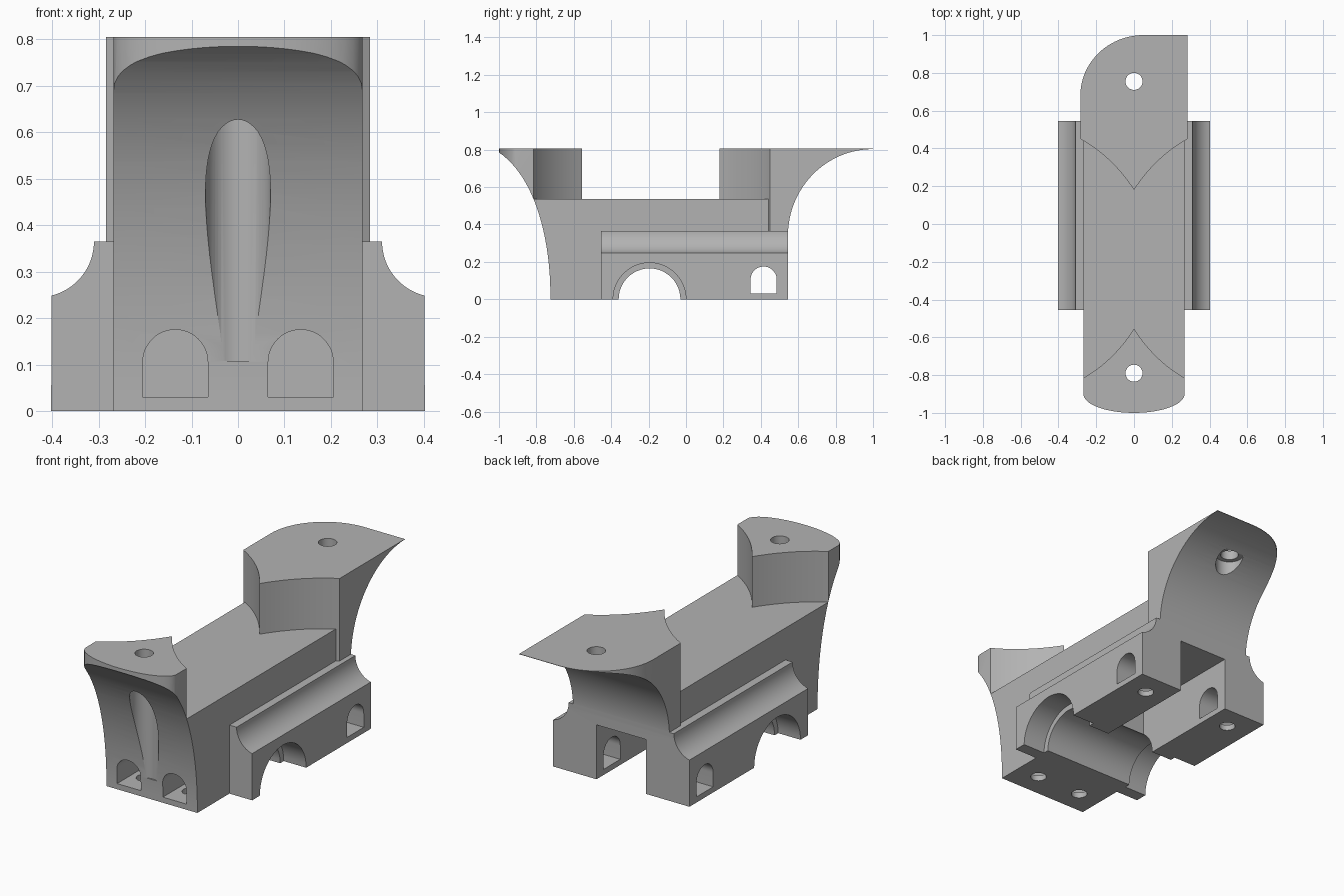
import bpy, bmesh
from math import sin, cos, pi
from mathutils import Vector
from mathutils.geometry import interpolate_bezier

if "Cube" in bpy.data.objects:
    bpy.data.objects.remove(bpy.data.objects["Cube"], do_unlink=True)

grey = bpy.data.materials.new("matte_grey")
grey.use_nodes = True
grey.diffuse_color = (0.45, 0.45, 0.45, 1)
grey.node_tree.nodes["Principled BSDF"].inputs["Base Color"].default_value = (0.45, 0.45, 0.45, 1)

# Where a 2D profile point and a depth go for each extrusion axis
PLACE = {"x": lambda u, v, d: (d, u, v),
         "y": lambda u, v, d: (u, d, v),
         "z": lambda u, v, d: (u, v, d)}


def prism(name, axis, points, start, end):
    bm = bmesh.new()
    rings = [[bm.verts.new(PLACE[axis](u, v, d)) for u, v in points] for d in (start, end)]
    bm.faces.new(rings[0])
    bm.faces.new(rings[1])
    n = len(points)
    for i in range(n):
        j = (i + 1) % n
        bm.faces.new((rings[0][i], rings[0][j], rings[1][j], rings[1][i]))
    bmesh.ops.recalc_face_normals(bm, faces=bm.faces)
    mesh = bpy.data.meshes.new(name)
    bm.to_mesh(mesh)
    bm.free()
    mesh.materials.append(grey)
    obj = bpy.data.objects.new(name, mesh)
    bpy.context.collection.objects.link(obj)
    return obj


def arc(cu, cv, ru, rv, a0, a1, n=24):
    return [(cu + ru * cos(a0 + (a1 - a0) * i / n), cv + rv * sin(a0 + (a1 - a0) * i / n))
            for i in range(n + 1)]


def circle(cu, cv, r):
    return arc(cu, cv, r, r, 0, 2 * pi, 48)[:-1]


def rect(u0, u1, v0, v1):
    return [(u0, v0), (u1, v0), (u1, v1), (u0, v1)]


def bezier(a, b, c, d, n=25):
    pts = interpolate_bezier(*[Vector((*p, 0)) for p in (a, b, c, d)], n)
    return [(p.x, p.y) for p in pts]


def prow(tip, ctrl, end):
    """Pointed inner edge of a tower, from its -x end through the tip to +x."""
    t, c, e = Vector(tip), Vector(ctrl), Vector(end)
    half = bezier(t, t.lerp(c, 2 / 3), e.lerp(c, 2 / 3), e, 17)
    return [(-x, y) for x, y in reversed(half)] + half[1:]


def window(centre):
    return [(centre - 0.07, 0.03), (centre + 0.07, 0.03)] + arc(centre, 0.105, 0.07, 0.07, 0, pi)


def combine(target, other, operation):
    mod = target.modifiers.new(operation.lower(), "BOOLEAN")
    mod.operation, mod.solver, mod.object = operation, "EXACT", other
    bpy.context.view_layer.objects.active = target
    bpy.ops.object.modifier_apply(modifier=mod.name)
    bpy.data.objects.remove(other, do_unlink=True)


TOP = 0.805
body = prism("saddle_body", "x", rect(-0.86, 0.6, 0, 0.535), -0.268, 0.268)

# Front tower: bowed front edge, pointed inner edge
front_plan = prow((0, -0.555), (0.11, -0.725), (0.268, -0.815))
front_plan += arc(0, -0.9, 0.268, 0.1, 0, -pi)
combine(body, prism("front_tower", "z", front_plan, 0, TOP), "UNION")

# Rear tower: one rounded corner, one square corner
rear_plan = prow((0, 0.18), (0.115, 0.357), (0.284, 0.45))
rear_plan += [(0.284, 1)] + arc(0.05, 0.68, 0.334, 0.32, pi / 2, pi)
combine(body, prism("rear_tower", "z", rear_plan, 0.34, TOP), "UNION")

# Side pods with a hollow upper edge
for side in (-1, 1):
    pod = [(0.2, 0), (0.402, 0)] + arc(0.43, 0.365, 0.12, 0.12, 1.5 * pi - 0.24, pi, 16) + [(0.2, 0.365)]
    combine(body, prism("side_pod", "y", [(side * x, z) for x, z in pod], -0.455, 0.6), "UNION")

# Trim the ends to the sweeping side silhouette
silhouette = [(-0.725, -0.1)] + bezier((-0.725, 0), (-0.722, 0.34), (-0.815, 0.66), (-1, 0.785))
silhouette += [(-1, 0.9), (1, 0.9)]
silhouette += arc(1, 0.34, 0.455, 0.463, pi / 2, pi) + [(0.545, -0.1)]
combine(body, prism("silhouette", "x", silhouette, -0.6, 0.6), "INTERSECT")

# Axle arch with a wider outer step
cuts = [("axle_arch", "x", circle(-0.195, 0, 0.165), -0.6, 0.6)]
for side in (-1, 1):
    cuts += [
        ("arch_step", "x", circle(-0.195, 0, 0.195), side * 0.27, side * 0.6),
        ("front_window", "y", window(side * 0.135), -0.9, -0.46),
        ("front_floor_hole", "z", circle(side * 0.135, -0.595, 0.04), -0.1, 0.1),
        ("rear_floor_hole", "z", circle(side * 0.27, 0.415, 0.04), -0.1, 0.1),
    ]
# Rear channel, side windows, and counterbored tower holes
cuts += [
    ("rear_channel", "x", rect(-0.1, 0.7, -0.1, 0.29), -0.146, 0.146),
    ("side_window", "x", window(0.415), -0.6, 0.6),
    ("front_bolt_hole", "z", circle(0, -0.79, 0.045), 0.6, 0.9),
    ("front_counterbore", "z", circle(0, -0.79, 0.07), 0.108, 0.72),
    ("rear_bolt_hole", "z", circle(0, 0.755, 0.045), 0.5, 0.9),
    ("rear_counterbore", "z", circle(0, 0.755, 0.07), 0.45, 0.755),
]
for cut in cuts:
    combine(body, prism(*cut), "DIFFERENCE")

bpy.ops.object.select_all(action="DESELECT")
body.select_set(True)
bpy.context.view_layer.objects.active = body
bpy.ops.object.shade_smooth_by_angle()
